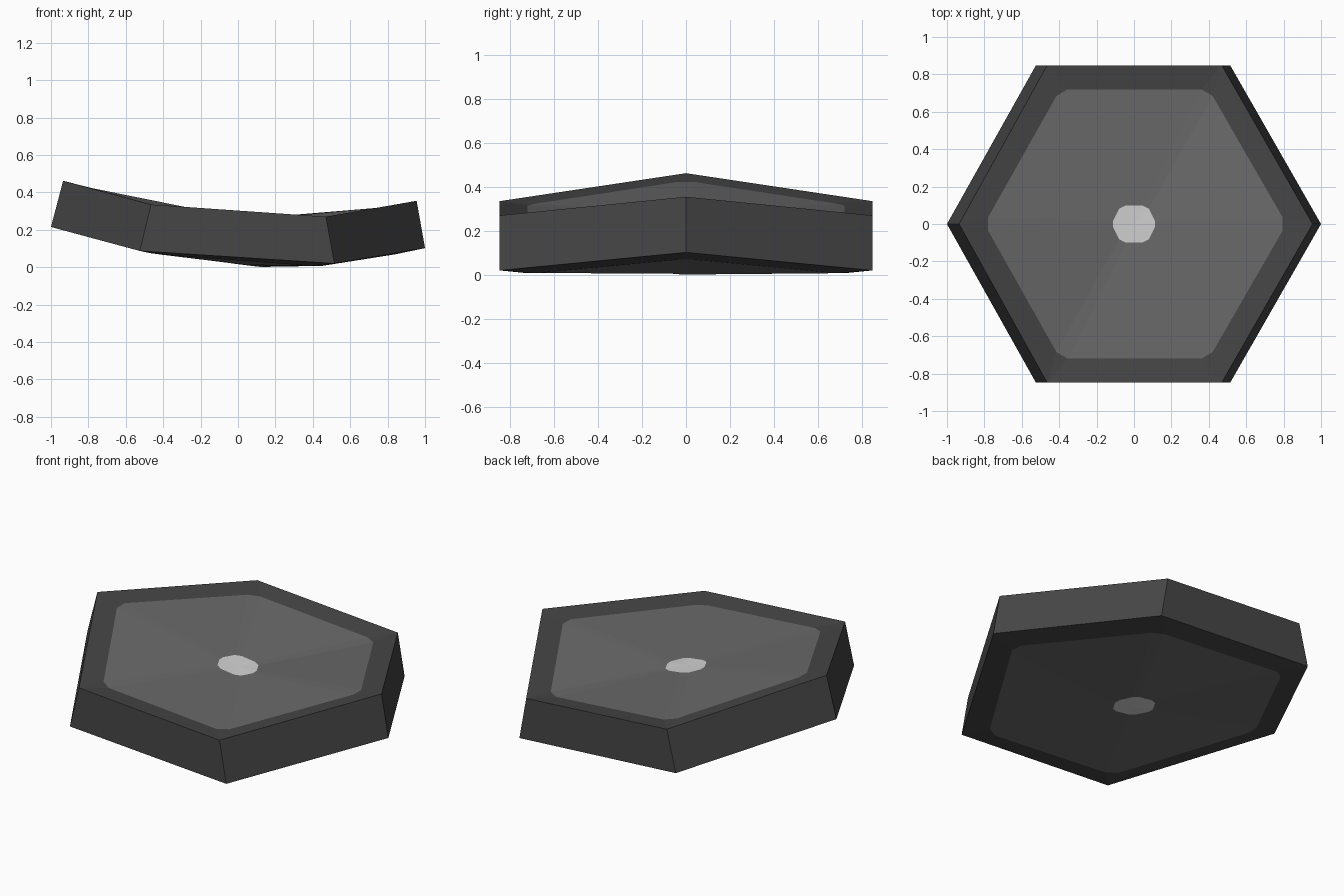
import bpy, bmesh
from mathutils import Vector

if "Cube" in bpy.data.objects:
    bpy.data.objects.remove(bpy.data.objects["Cube"])


def material(name, v):
    m = bpy.data.materials.new(name)
    m.diffuse_color = (v, v, v, 1)
    m.use_nodes = True
    m.node_tree.nodes["Principled BSDF"].inputs["Base Color"].default_value = m.diffuse_color
    return m


def hexagon(left, left_corner, right_corner, right):
    """Six corners, counter-clockwise, mirrored across y = 0."""
    (a, az), (b, by, bz), (c, cy, cz), (d, dz) = left, left_corner, right_corner, right
    return [Vector(p) for p in ((d, 0, dz), (c, cy, cz), (b, by, bz),
                                (a, 0, az), (b, -by, bz), (c, -cy, cz))]


def chamfer(pts, t):
    """Replace each corner by two points, slightly along both neighbouring edges."""
    out = []
    for i, p in enumerate(pts):
        out += [p.lerp(pts[i - 1], t), p.lerp(pts[(i + 1) % 6], t)]
    return out


bm = bmesh.new()


def face(verts, mat, flip):
    f = bm.faces.new(verts[::-1] if flip else verts)
    f.material_index = mat


def shell(outer, panel, hub, centre, flip):
    """One dished side: dark rim, grey panel, light hub."""
    o = [bm.verts.new(p) for p in outer]
    p = [bm.verts.new(v) for v in chamfer(panel, 0.05)]
    h = [bm.verts.new(v) for v in chamfer(hub, 0.18)]
    c = bm.verts.new(centre)
    for i in range(6):
        j = (i + 1) % 6
        face([o[i], o[j], p[2 * j], p[2 * i + 1]], 0, flip)
        face([o[i], p[2 * i + 1], p[2 * i]], 0, flip)
    for i in range(12):
        j = (i + 1) % 12
        face([p[i], p[j], h[j], h[i]], 1, flip)
        face([h[i], h[j], c], 2, flip)
    return o


# Dished top and bulging underside
top = shell(
    hexagon((-0.935, 0.462), (-0.465, 0.847, 0.335), (0.47, 0.847, 0.27), (0.955, 0.355)),
    hexagon((-0.80, 0.428), (-0.395, 0.72, 0.318), (0.40, 0.72, 0.257), (0.815, 0.325)),
    hexagon((-0.12, 0.285), (-0.07, 0.1, 0.28), (0.07, 0.1, 0.262), (0.12, 0.26)),
    (0, 0, 0.27), False)
bottom = shell(
    hexagon((-1, 0.215), (-0.525, 0.847, 0.087), (0.515, 0.847, 0.02), (1, 0.102)),
    hexagon((-0.86, 0.18), (-0.45, 0.72, 0.07), (0.43, 0.72, 0.004), (0.86, 0.072)),
    hexagon((-0.13, 0.033), (-0.07, 0.1, 0.029), (0.07, 0.1, 0.008), (0.13, 0.0)),
    (0, 0, 0.016), True)

# Side walls
for i in range(6):
    j = (i + 1) % 6
    face([bottom[i], bottom[j], top[j], top[i]], 0, False)

mesh = bpy.data.meshes.new("hexagonal_panel")
bm.to_mesh(mesh)
bm.free()
for name, v in (("dark frame", 0.061), ("grey panel", 0.144), ("light hub", 0.65)):
    mesh.materials.append(material(name, v))
obj = bpy.data.objects.new("hexagonal_panel", mesh)
bpy.context.collection.objects.link(obj)
